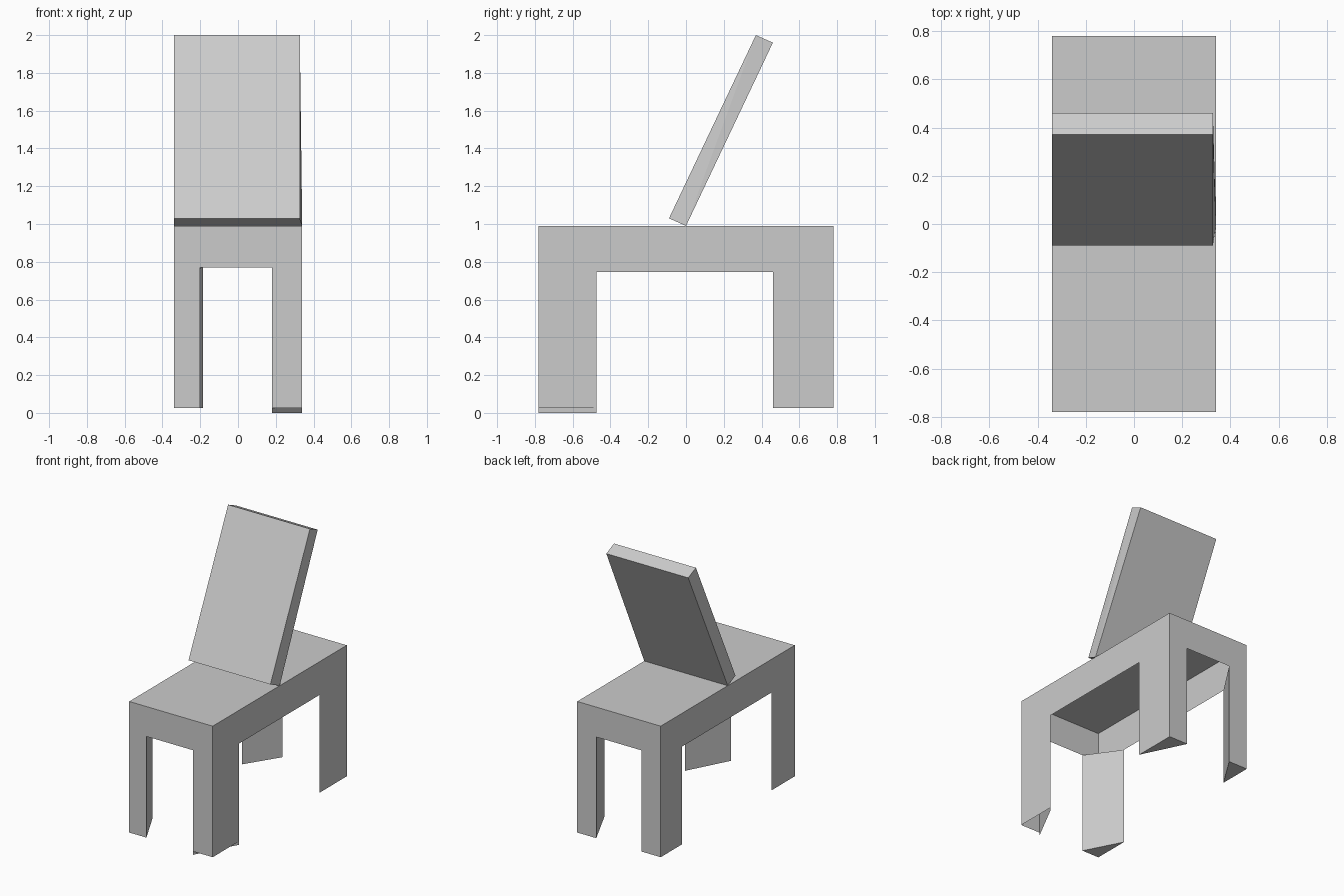
import bpy
import bmesh
from mathutils import Vector

if "Cube" in bpy.data.objects:
    bpy.data.objects.remove(bpy.data.objects["Cube"], do_unlink=True)

grey = bpy.data.materials.new("plain grey")
grey.use_nodes = True
colour = (0.6, 0.6, 0.6, 1)
grey.diffuse_color = colour
grey.node_tree.nodes["Principled BSDF"].inputs["Base Color"].default_value = colour

W, D = 0.34, 0.78            # half width and half depth
TOP, FOOT = 0.99, 0.025
ARCH, SIDE = 0.77, 0.745     # heights of the end and side openings

# Inner x and y limits of each leg, keyed by its corner
legs = {
    (1, -1): (0.18, -0.475),
    (1, 1): (0.185, 0.46),
    (-1, -1): (-0.2, -0.51),
    (-1, 1): (-0.185, 0.535),
}


def add_face(bm, points, outward):
    """Add a face whose normal points along the outward hint."""
    face = bm.faces.new([bm.verts.new(p) for p in points])
    face.normal_update()
    if face.normal.dot(Vector(outward)) < 0:
        face.normal_flip()


def finish(name, bm):
    bmesh.ops.remove_doubles(bm, verts=bm.verts[:], dist=0.0005)
    mesh = bpy.data.meshes.new(name)
    bm.to_mesh(mesh)
    bm.free()
    mesh.materials.append(grey)
    bpy.context.collection.objects.link(bpy.data.objects.new(name, mesh))


def arch(half, low, high, opening):
    """Outline of a wall with an opening between two legs."""
    return [(-half, TOP), (-half, FOOT), (low, FOOT), (low, opening),
            (high, opening), (high, FOOT), (half, FOOT), (half, TOP)]


# Hollow bench: top sheet and four arched walls
bm = bmesh.new()
add_face(bm, [(-W, -D, TOP), (W, -D, TOP), (W, D, TOP), (-W, D, TOP)], (0, 0, 1))
for s in (-1, 1):
    end = arch(W, legs[-1, s][0], legs[1, s][0], ARCH)
    add_face(bm, [(x, s * D, z) for x, z in end], (0, s, 0))
    flank = arch(D, legs[s, -1][1], legs[s, 1][1], SIDE)
    add_face(bm, [(s * W, y, z) for y, z in flank], (s, 0, 0))
finish("bench_shell", bm)

# Diagonal inner faces and soles make the legs triangular
for (sx, sy), (ix, iy) in legs.items():
    bm = bmesh.new()
    open_leg = (sx, sy) == (1, -1)
    base = 0 if open_leg else FOOT
    a, b = (ix, sy * D), (sx * W, iy)
    add_face(bm, [(*a, base), (*b, base), (*b, SIDE), (*a, ARCH)], (-sx, -sy, 0))
    if not open_leg:
        add_face(bm, [(sx * W, sy * D, FOOT), (*a, FOOT), (*b, FOOT)], (0, 0, -1))
    name = ("front" if sy < 0 else "back") + ("_left" if sx > 0 else "_right")
    finish(name + "_leg_inside", bm)

# Leaning backrest, slightly skewed at its lower rear corner
profile = [(-0.09, 1.03), (0, TOP), (0.46, 1.96), (0.37, 2.0)]
bm = bmesh.new()
right = [bm.verts.new((-W, y, z)) for y, z in profile]
left = [bm.verts.new((W if i == 1 else 0.327, y, z)) for i, (y, z) in enumerate(profile)]
bm.faces.new(right)
bm.faces.new((left[0], left[1], left[3]))
bm.faces.new((left[1], left[2], left[3]))
for i in range(4):
    j = (i + 1) % 4
    bm.faces.new((right[i], right[j], left[j], left[i]))
bmesh.ops.recalc_face_normals(bm, faces=bm.faces[:])
finish("backrest", bm)
